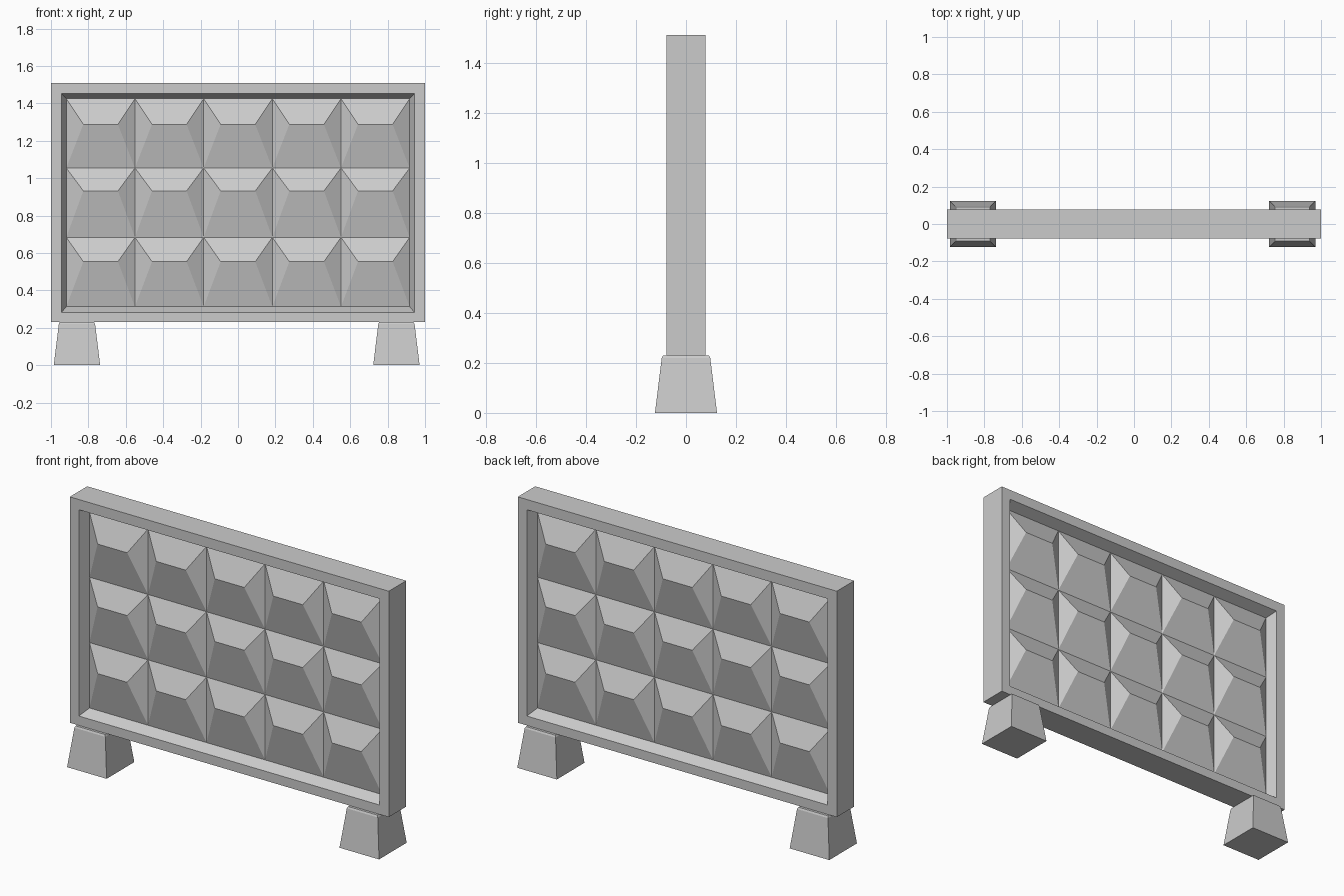
import bpy, bmesh
from mathutils import Matrix

if "Cube" in bpy.data.objects:
    bpy.data.objects.remove(bpy.data.objects["Cube"])

Z0, Z1, HALF_Y = 0.23, 1.51, 0.078      # slab bottom, top, half thickness
BX, BZ0, BZ1, BY = 0.918, 0.313, 1.425, 0.019   # recessed field
COLS, ROWS, RISE, RIDGE = 5, 3, 0.057, 0.185


def finish(name, bm):
    bmesh.ops.remove_doubles(bm, verts=bm.verts, dist=1e-5)
    bmesh.ops.recalc_face_normals(bm, faces=bm.faces)
    me = bpy.data.meshes.new(name)
    bm.to_mesh(me)
    bm.free()
    ob = bpy.data.objects.new(name, me)
    bpy.context.collection.objects.link(ob)
    return ob


def bridge(bm, rings):
    for a, b in zip(rings, rings[1:]):
        for i in range(4):
            j = (i + 1) % 4
            bm.faces.new((a[i], a[j], b[j], b[i]))


# Border with splayed recess walls, and both faceted fields in one closed slab
bm = bmesh.new()
field = (BX, BZ0, BZ1, BY)
opening = (0.943, 0.283, 1.452, HALF_Y)
outer = (1.0, Z0, Z1, HALF_Y)


def ring(spec, side):
    x, lo, hi, y = spec
    return [bm.verts.new((px, side * y, pz))
            for px, pz in ((-x, lo), (x, lo), (x, hi), (-x, hi))]


bridge(bm, [ring(field, -1), ring(opening, -1), ring(outer, -1),
            ring(outer, 1), ring(opening, 1), ring(field, 1)])
finish("concrete_border", bm)


# Hipped studs, ridge sitting above the middle of each cell
def stud_field(name, turn):
    bm = bmesh.new()
    w, h = 2 * BX / COLS, (BZ1 - BZ0) / ROWS
    for c in range(COLS):
        for r in range(ROWS):
            x, z = -BX + c * w, BZ0 + r * h
            mid, zr = x + w / 2, z + h * (0.65, 0.67, 0.63)[r]
            a, b, d, e = [bm.verts.new((px, -BY, pz)) for px, pz in
                          ((x, z), (x + w, z), (x + w, z + h), (x, z + h))]
            left = bm.verts.new((mid - RIDGE / 2, -BY - RISE, zr))
            right = bm.verts.new((mid + RIDGE / 2, -BY - RISE, zr))
            for f in ((a, b, right, left), (b, d, right),
                      (d, e, left, right), (e, a, left)):
                bm.faces.new(f)
    ob = finish(name, bm)
    # open sheet: make sure it faces outward
    if sum(p.normal.y for p in ob.data.polygons) > 0:
        ob.data.flip_normals()
    ob.data.transform(Matrix.Rotation(turn, 4, 'Z'))


stud_field("front_studs", 0)
stud_field("back_studs", 3.14159265)

# Tapered feet with a tiny softened top edge
for name, x in (("left_foot", -0.861), ("right_foot", 0.847)):
    bm = bmesh.new()
    rings = [[bm.verts.new((x + sx * s, sy * s, z))
              for sx, sy in ((-1, -1), (1, -1), (1, 1), (-1, 1))]
             for s, z in ((0.124, 0), (0.097, 0.22), (0.092, Z0))]
    bridge(bm, rings)
    bm.faces.new(rings[0])
    bm.faces.new(rings[-1])
    finish(name, bm)
